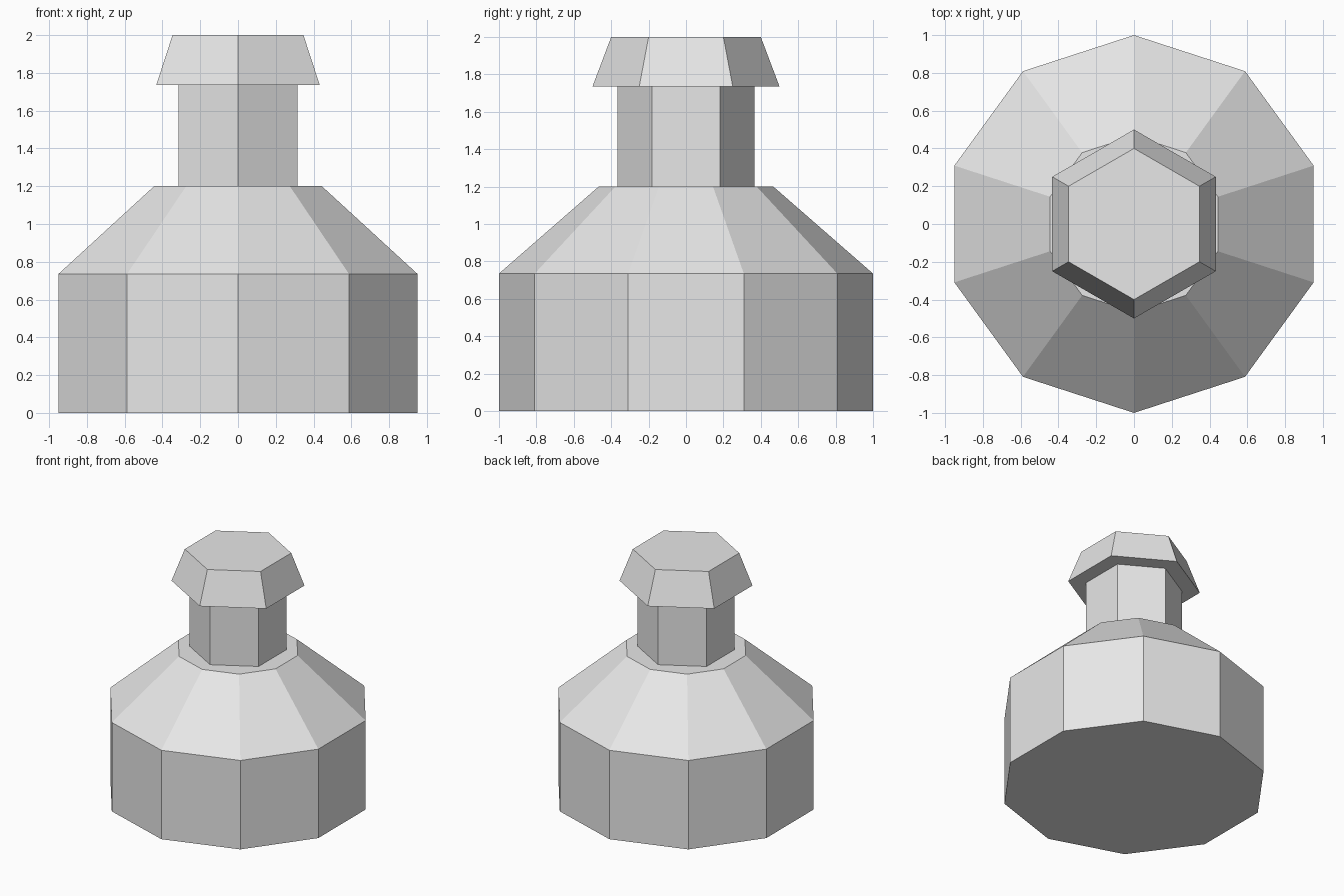
import bpy

cube = bpy.data.objects.get("Cube")
if cube:
    bpy.data.objects.remove(cube, do_unlink=True)

# Single plain grey material
GREY = (0.8, 0.8, 0.8, 1.0)
grey = bpy.data.materials.new("light_grey")
grey.use_nodes = True
grey.diffuse_color = GREY
bsdf = next(n for n in grey.node_tree.nodes if n.type == "BSDF_PRINCIPLED")
bsdf.inputs["Base Color"].default_value = GREY
bsdf.inputs["Roughness"].default_value = 0.6


def lathe(name, sides, profile):
    """Flat-sided solid of revolution, a corner on the y axis.
    The profile lists (radius, height) from bottom to top."""
    (r0, z0), (r1, z1) = profile[0], profile[1]
    bpy.ops.mesh.primitive_cone_add(
        vertices=sides, radius1=r0, radius2=r1, depth=z1 - z0,
        location=(0, 0, (z0 + z1) / 2))
    obj = bpy.context.object
    obj.name = obj.data.name = name
    obj.data.materials.append(grey)
    # Extrude the top face through any remaining rings
    for (ra, za), (rb, zb) in zip(profile[1:], profile[2:]):
        bpy.ops.object.mode_set(mode="EDIT")
        bpy.ops.mesh.select_mode(type="FACE")
        bpy.ops.mesh.select_all(action="DESELECT")
        bpy.ops.object.mode_set(mode="OBJECT")
        top = max(obj.data.polygons, key=lambda p: p.center.z)
        top.select = True
        bpy.ops.object.mode_set(mode="EDIT")
        bpy.ops.mesh.extrude_region_move(
            TRANSFORM_OT_translate={"value": (0, 0, zb - za)})
        bpy.ops.object.mode_set(mode="OBJECT")
        for v in obj.data.vertices:
            if v.select:
                v.co.x *= rb / ra
                v.co.y *= rb / ra
    return obj


# Ten-sided body with sloping shoulder
lathe("body", 10, [(1.0, 0.0), (1.0, 0.735), (0.467, 1.2)])
# Six-sided neck
lathe("neck", 6, [(0.365, 1.2), (0.365, 1.74)])
# Six-sided tapered cap
lathe("cap", 6, [(0.5, 1.735), (0.4, 2.0)])
